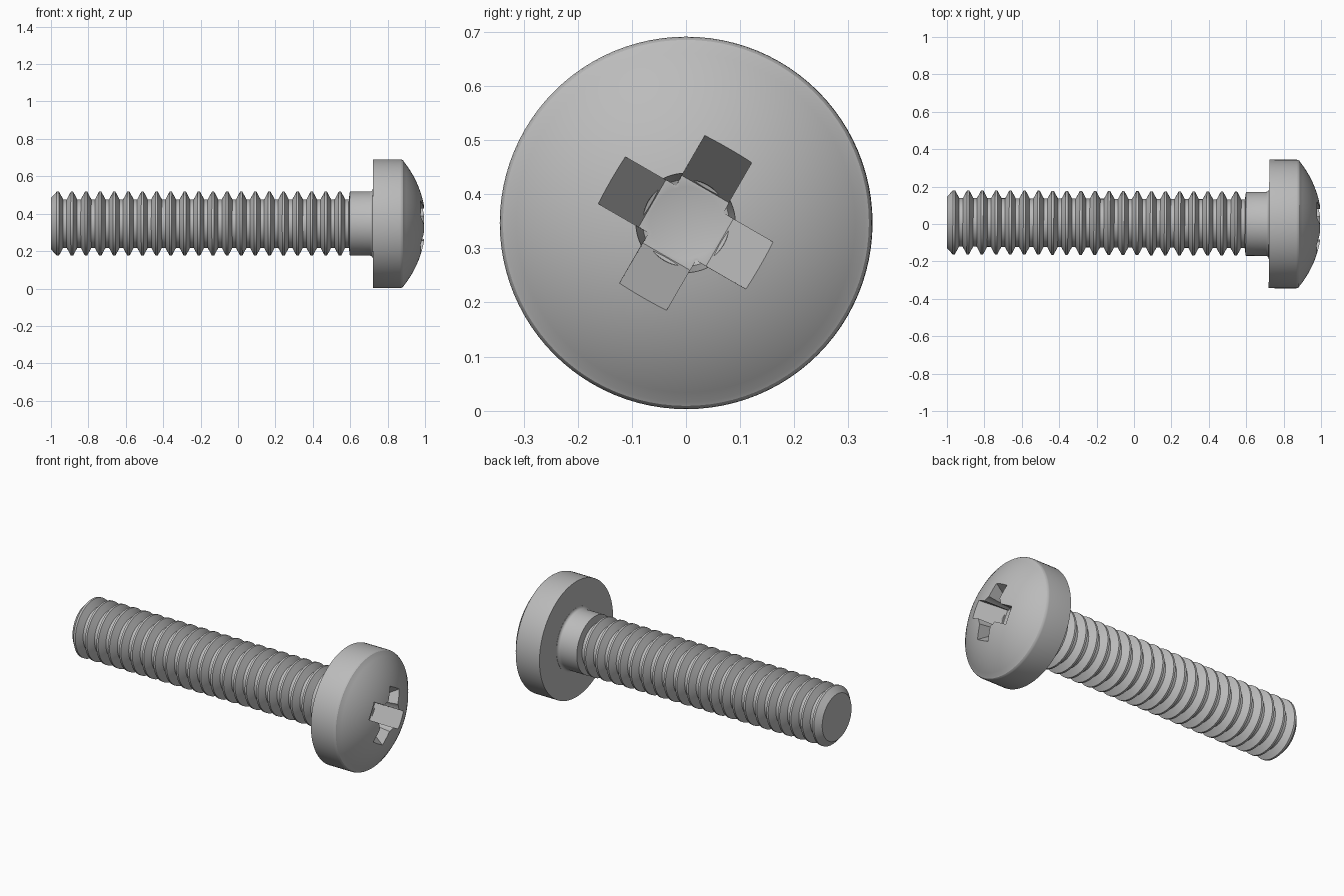
import bpy, bmesh, math
from mathutils import Matrix, Vector

cube = bpy.data.objects.get("Cube")
if cube:
    bpy.data.objects.remove(cube, do_unlink=True)

AXIS_Z = 0.347
SEGMENTS = 96

steel = bpy.data.materials.new("grey steel")
steel.use_nodes = True
steel.diffuse_color = (0.5, 0.5, 0.5, 1)
steel.node_tree.nodes["Principled BSDF"].inputs["Base Color"].default_value = (0.5, 0.5, 0.5, 1)


def make_object(name, bm):
    bmesh.ops.recalc_face_normals(bm, faces=bm.faces)
    mesh = bpy.data.meshes.new(name)
    bm.to_mesh(mesh)
    bm.free()
    mesh.materials.append(steel)
    obj = bpy.data.objects.new(name, mesh)
    bpy.context.collection.objects.link(obj)
    return obj


def lathe(name, profile):
    """Revolve (x, radius) points about the x axis; both ends lie on the axis."""
    bm = bmesh.new()
    verts = [bm.verts.new((x, 0, r)) for x, r in profile]
    edges = [bm.edges.new(pair) for pair in zip(verts, verts[1:])]
    bmesh.ops.spin(bm, geom=verts + edges, cent=(0, 0, 0), axis=(1, 0, 0),
                   angle=math.tau, steps=SEGMENTS, use_duplicate=False)
    bmesh.ops.remove_doubles(bm, verts=bm.verts, dist=1e-5)
    return make_object(name, bm)


def slot_cutter(name, angle):
    """Tapered slot across the head, turned about the x axis."""
    bm = bmesh.new()
    outline = [(0.84, -0.072), (0.84, 0.072), (1.06, 0.21), (1.06, -0.21)]
    face = bm.faces.new([bm.verts.new((x, r, -0.05)) for x, r in outline])
    grown = bmesh.ops.extrude_face_region(bm, geom=[face])["geom"]
    bmesh.ops.translate(bm, vec=Vector((0, 0, 0.1)),
                        verts=[v for v in grown if isinstance(v, bmesh.types.BMVert)])
    bmesh.ops.rotate(bm, verts=bm.verts, matrix=Matrix.Rotation(angle, 3, 'X'))
    return make_object(name, bm)


def finish(obj):
    bpy.ops.object.select_all(action='DESELECT')
    obj.select_set(True)
    bpy.context.view_layer.objects.active = obj
    for mod in list(obj.modifiers):
        bpy.ops.object.modifier_apply(modifier=mod.name)
    bpy.ops.object.shade_smooth_by_angle(angle=math.radians(25))
    # the screw leans very slightly sideways about the head
    pivot = Matrix.Translation((0.85, 0, 0))
    lean = pivot @ Matrix.Rotation(-0.005, 4, 'Z') @ pivot.inverted()
    obj.matrix_world = Matrix.Translation((0, 0, AXIS_Z)) @ lean


# Threaded shaft: ring grooves, then a plain neck with a fillet under the head
ROOT, CREST, PITCH = 0.13, 0.171, 0.0754
profile = [(-1, 0), (-1, 0.137)]
for i in range(21):
    x = -0.963 + i * PITCH
    profile += [(x - 0.006, CREST), (x + 0.006, CREST)]
    profile += [(x + 0.028, ROOT), (x + PITCH - 0.028, ROOT)]
profile += [(0.598, CREST), (0.705, CREST)]
for i in range(1, 5):
    a = i * math.pi / 8
    profile.append((0.705 + 0.016 * math.sin(a), CREST + 0.016 * (1 - math.cos(a))))
profile += [(0.75, 0.187), (0.75, 0)]
shaft = lathe("threaded_shaft", profile)

# Pan head: straight rim, small rounded shoulder, domed face
R_HEAD, R_DOME, APEX = 0.344, 0.53, 1.003
profile = [(0.722, 0), (0.722, R_HEAD), (0.868, R_HEAD), (0.876, 0.3425), (0.883, 0.338)]
start = math.asin(0.331 / R_DOME)
for i in range(17):
    a = start * (1 - i / 16)
    profile.append((APEX - R_DOME * (1 - math.cos(a)), R_DOME * math.sin(a)))
head = lathe("pan_head", profile)

# Cross recess: two tapered slots and a conical centre
cutters = [slot_cutter("slot_cutter_a", math.radians(60)),
           slot_cutter("slot_cutter_b", math.radians(150)),
           lathe("centre_cutter", [(0.815, 0), (0.845, 0.08), (1.06, 0.097), (1.06, 0)])]
for cutter in cutters:
    cutter.hide_render = True
    mod = head.modifiers.new(cutter.name, 'BOOLEAN')
    mod.operation = 'DIFFERENCE'
    mod.solver = 'EXACT'
    mod.object = cutter

finish(shaft)
finish(head)
for cutter in cutters:
    bpy.data.objects.remove(cutter, do_unlink=True)
